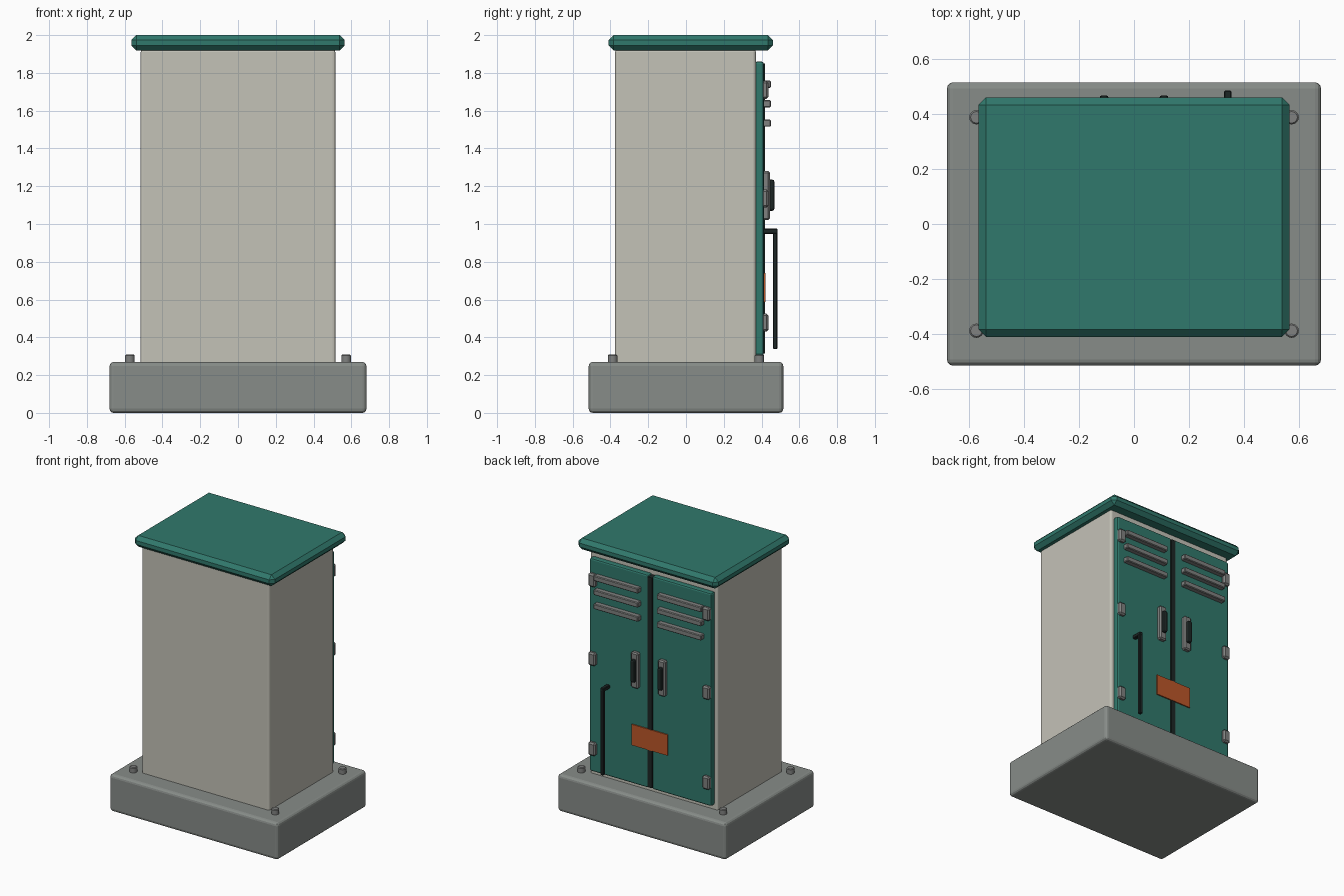
import bpy, bmesh
from mathutils import Matrix, Vector

if "Cube" in bpy.data.objects:
    bpy.data.objects.remove(bpy.data.objects["Cube"])


def material(name, rgb):
    m = bpy.data.materials.new(name)
    m.diffuse_color = (*rgb, 1)
    m.use_nodes = True
    m.node_tree.nodes["Principled BSDF"].inputs["Base Color"].default_value = m.diffuse_color
    return m


CREAM = material("warm_grey_paint", (0.55, 0.54, 0.475))
GREEN = material("teal_paint", (0.030, 0.190, 0.150))
STONE = material("concrete_grey", (0.245, 0.265, 0.250))
METAL = material("metal_grey", (0.215, 0.220, 0.215))
BLACK = material("black_rubber", (0.012, 0.019, 0.018))
ORANGE = material("orange_plate", (0.50, 0.095, 0.022))


def finish(bm, name, mat):
    me = bpy.data.meshes.new(name)
    bm.to_mesh(me)
    bm.free()
    me.materials.append(mat)
    ob = bpy.data.objects.new(name, me)
    bpy.context.collection.objects.link(ob)
    return ob


def box(name, lo, hi, mat, bevel=0.0, segments=1):
    """Box between two corners, with optional bevelled edges."""
    lo, hi = Vector(lo), Vector(hi)
    bm = bmesh.new()
    size = Matrix.Diagonal((*(hi - lo), 1))
    bmesh.ops.create_cube(bm, size=1, matrix=Matrix.Translation((lo + hi) / 2) @ size)
    if bevel:
        bmesh.ops.bevel(bm, geom=bm.edges[:], offset=bevel, segments=segments,
                        profile=0.5, affect='EDGES')
    return finish(bm, name, mat)


def bolt(name, x, y):
    """Round bolt head with a chamfered rim."""
    bm = bmesh.new()
    bmesh.ops.create_cone(bm, cap_ends=True, segments=16, radius1=0.026, radius2=0.026,
                          depth=0.05, matrix=Matrix.Translation((x, y, 0.283)))
    rim = [e for e in bm.edges if all(v.co.z > 0.3 for v in e.verts)]
    bmesh.ops.bevel(bm, geom=rim, offset=0.005, segments=1, affect='EDGES')
    ob = finish(bm, name, METAL)
    bpy.context.view_layer.objects.active = ob
    ob.select_set(True)
    bpy.ops.object.shade_smooth_by_angle()
    ob.select_set(False)


# plinth, cabinet and roof
box("plinth", (-0.68, -0.515, 0), (0.68, 0.515, 0.27), STONE, 0.022, 3)
box("cabinet_body", (-0.515, -0.375, 0.255), (0.515, 0.37, 1.925), CREAM, 0.014, 3)
box("roof", (-0.565, -0.41, 1.918), (0.565, 0.46, 2.0), GREEN, 0.027)

# anchor bolts
for i, (sx, sy) in enumerate([(-1, -1), (1, -1), (-1, 1), (1, 1)]):
    bolt(f"anchor_bolt_{i}", 0.573 * sx, 0.388 * sy)

# centre seal between the doors
box("door_seal", (-0.018, 0.365, 0.315), (0.018, 0.417, 1.85), BLACK)

# mirrored doors and their fittings
for side, s in (("left", 1), ("right", -1)):
    def part(name, x, y, z, mat, bevel, segments=1):
        xs = sorted((x[0] * s, x[1] * s))
        box(f"{side}_{name}", (xs[0], y[0], z[0]), (xs[1], y[1], z[1]), mat, bevel, segments)

    part("door", (0.014, 0.492), (0.365, 0.412), (0.305, 1.86), GREEN, 0.012, 2)
    for i, z in enumerate((1.74, 1.637, 1.534)):
        part(f"louvre_{i}", (0.075, 0.435), (0.405, 0.449), (z - 0.019, z + 0.019), METAL, 0.005)
    for i, z in enumerate((1.71, 1.135, 0.478)):
        part(f"hinge_{i}", (0.432, 0.49), (0.400, 0.437), (z - 0.048, z + 0.048), METAL, 0.011)
    part("handle_plate", (0.08, 0.138), (0.405, 0.444), (1.02, 1.28), METAL, 0.009)
    part("handle_grip", (0.092, 0.126), (0.435, 0.468), (1.07, 1.235), BLACK, 0.011, 2)

# door stay rod with its top bracket
box("stay_bracket", (0.327, 0.408, 0.948), (0.355, 0.485, 0.975), BLACK, 0.004)
box("stay_rod", (0.329, 0.460, 0.338), (0.353, 0.484, 0.965), BLACK, 0.004)

# warning plate across the seam
box("warning_plate", (-0.145, 0.411, 0.588), (0.145, 0.4205, 0.74), ORANGE)
